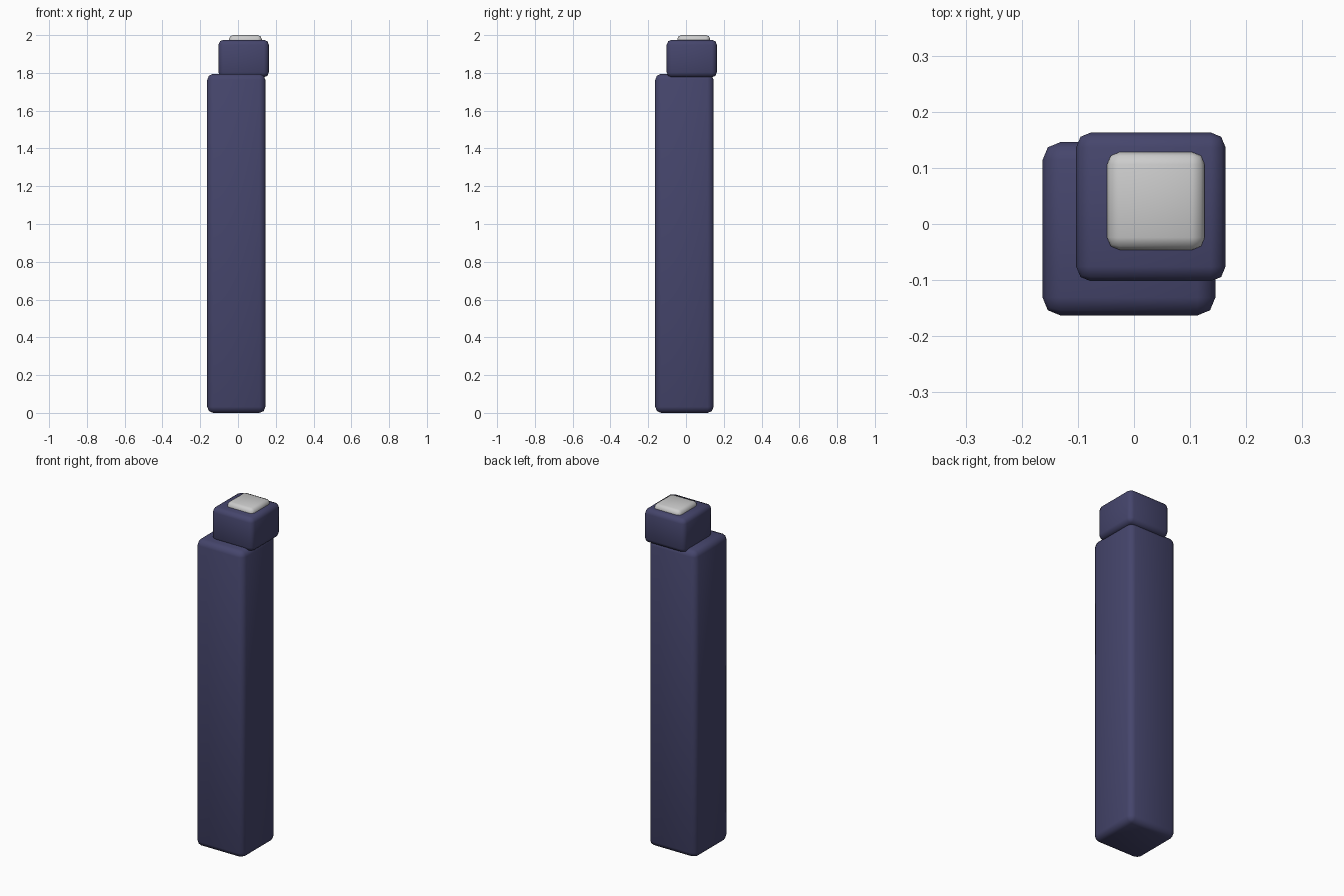
import bpy

if "Cube" in bpy.data.objects:
    bpy.data.objects.remove(bpy.data.objects["Cube"])

navy = bpy.data.materials.new("navy")
navy.diffuse_color = (0.06, 0.06, 0.15, 1)
navy.use_nodes = True
navy.node_tree.nodes["Principled BSDF"].inputs["Base Color"].default_value = navy.diffuse_color


def rounded_box(name, lo, hi, bevel, material=None):
    """Box between two corners with a two-segment rounded edge."""
    centre = [(a + b) / 2 for a, b in zip(lo, hi)]
    bpy.ops.mesh.primitive_cube_add(size=1, location=centre)
    obj = bpy.context.object
    obj.name = name
    obj.scale = [b - a for a, b in zip(lo, hi)]
    bpy.ops.object.transform_apply(location=False, rotation=False, scale=True)
    mod = obj.modifiers.new("rounded_edges", 'BEVEL')
    mod.width = bevel
    mod.segments = 2
    bpy.ops.object.modifier_apply(modifier=mod.name)
    bpy.ops.object.shade_smooth()
    if material:
        obj.data.materials.append(material)
    return obj


# Tall post
rounded_box("post", (-0.163, -0.163, 0), (0.145, 0.146, 1.795), 0.032, navy)
# Offset block on top of the post
rounded_box("cap_block", (-0.103, -0.102, 1.777), (0.163, 0.163, 1.975), 0.026, navy)
# Pale button sunk into the block
rounded_box("top_button", (-0.048, -0.046, 1.95), (0.126, 0.128, 2.0), 0.022)
